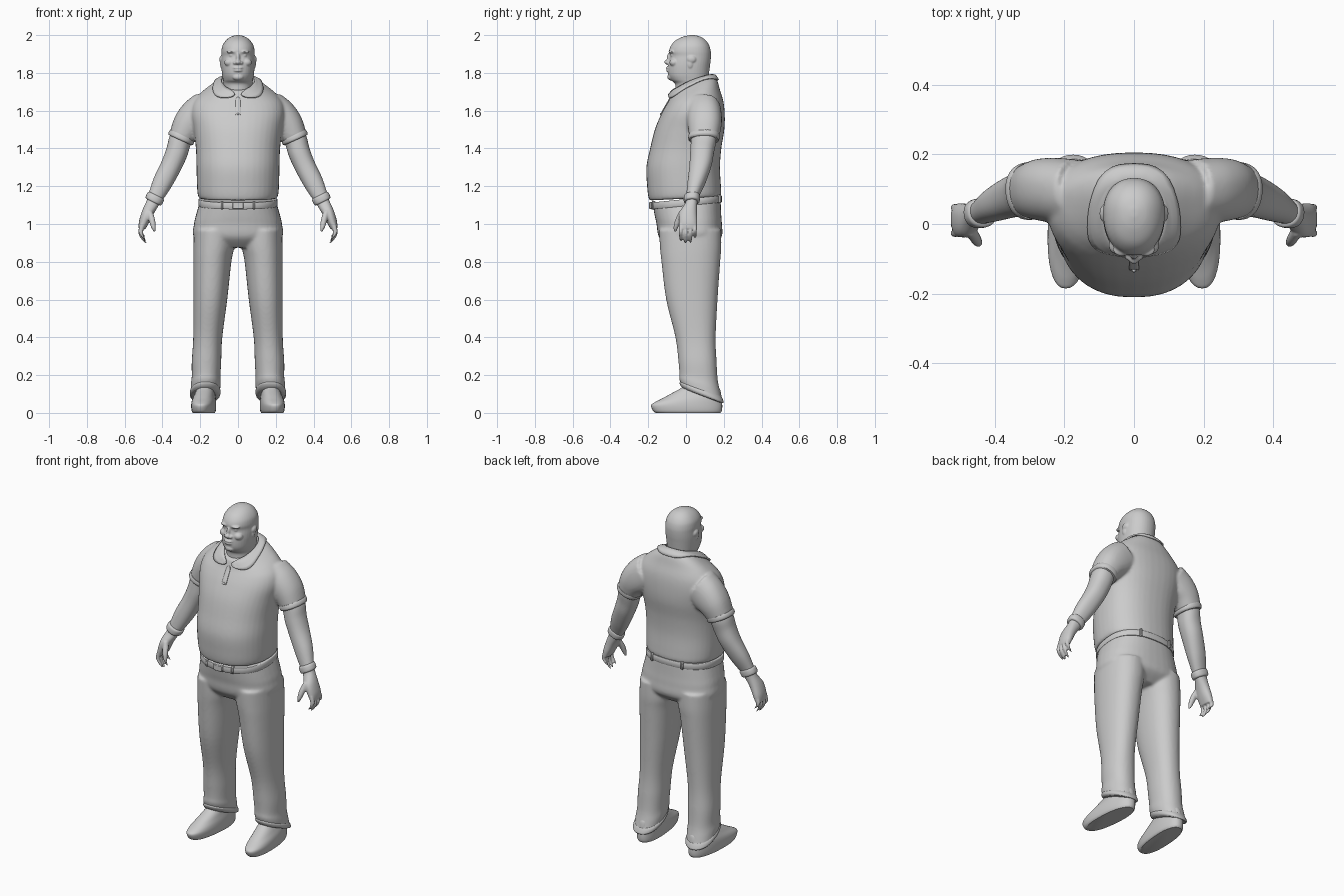
import bpy, bmesh, math
from mathutils import Matrix


def catmull(a, b, c, d, t):
    return [0.5 * (2*q + (r-p)*t + (2*p-5*q+4*r-s)*t*t + (3*q-p-3*r+s)*t**3)
            for p, q, r, s in zip(a, b, c, d)]


def loft(bm, rows, both=False, n=2.2, bias=0.55, skew=0.0, steps=6, seg=40):
    """Closed skin through rows of (z, cx, rx, y_front, y_back, tilt_x, tilt_y)."""
    rows = [list(r) + [0.0] * (7 - len(r)) for r in rows]
    path = []
    for i in range(len(rows) - 1):
        a, d = rows[max(i-1, 0)], rows[min(i+2, len(rows)-1)]
        path += [catmull(a, rows[i], rows[i+1], d, k/steps) for k in range(steps)]
    path.append(rows[-1])
    for side in ((1, -1) if both else (1,)):
        rings = []
        for z, cx, rx, yf, yb, tx, ty in path:
            cy, ring = yf + (yb - yf) * bias, []
            for k in range(seg):
                c, s = math.cos(k*math.tau/seg), math.sin(k*math.tau/seg)
                x = rx * math.copysign(abs(c)**(2/n), c)
                y = (yb-cy if s > 0 else cy-yf) * math.copysign(abs(s)**(2/n), s)
                ring.append(bm.verts.new((side*(cx + x + skew*(y+cy)), cy+y, z + tx*x + ty*y)))
            rings.append(ring)
        for a, b in zip(rings, rings[1:]):
            for k in range(seg):
                j = (k+1) % seg
                bm.faces.new((a[k], a[j], b[j], b[k]))
        bm.faces.new(rings[0])
        bm.faces.new(rings[-1])


def blob(bm, x, y, z, rx, ry, rz):
    """Ellipsoid, repeated on the other side when off centre."""
    for sx in ((x, -x) if x else (0,)):
        m = Matrix.Translation((sx, y, z)) @ Matrix.Diagonal((rx, ry, rz, 1))
        bmesh.ops.create_uvsphere(bm, u_segments=20, v_segments=12, radius=1, matrix=m)


def finish(name, bm, voxel=0, smooth=4):
    bmesh.ops.recalc_face_normals(bm, faces=bm.faces[:])
    me = bpy.data.meshes.new(name)
    bm.to_mesh(me)
    bm.free()
    ob = bpy.data.objects.new(name, me)
    bpy.context.collection.objects.link(ob)
    bpy.ops.object.select_all(action='DESELECT')
    ob.select_set(True)
    bpy.context.view_layer.objects.active = ob
    bpy.ops.object.shade_smooth_by_angle(angle=math.radians(50))
    if voxel:
        r = ob.modifiers.new("blend", 'REMESH')
        r.mode, r.voxel_size, r.use_smooth_shade = 'VOXEL', voxel, True
        s = ob.modifiers.new("soften", 'SMOOTH')
        s.factor, s.iterations = 0.5, smooth
    return ob


def ribbon(name, top, low, target, mirror, mode, offset, thick):
    """Strip of cloth laid over a target surface."""
    bm = bmesh.new()
    a, b = [bm.verts.new(p) for p in top], [bm.verts.new(p) for p in low]
    for i in range(len(a) - 1):
        bm.faces.new((a[i], b[i], b[i+1], a[i+1]))
    ob = finish(name, bm)
    if mirror:
        ob.modifiers.new("mirror", 'MIRROR')
    ob.modifiers.new("round", 'SUBSURF').levels = 2
    ob.modifiers["round"].render_levels = 2
    w = ob.modifiers.new("drape", 'SHRINKWRAP')
    w.target, w.wrap_mode, w.offset = target, mode, offset
    s = ob.modifiers.new("thickness", 'SOLIDIFY')
    s.thickness, s.offset = thick, 0


# shirt: torso and short sleeves
bm = bmesh.new()
loft(bm, [(1.135, 0, .205, -.193, .184, 0, .05), (1.155, 0, .213, -.2, .187, 0, .04),
          (1.2, 0, .217, -.206, .185), (1.3, 0, .22, -.21, .18), (1.4, 0, .223, -.19, .187),
          (1.5, 0, .236, -.165, .203), (1.58, 0, .25, -.132, .205),
          (1.64, 0, .24, -.105, .198, 0, .06), (1.685, 0, .205, -.09, .18, 0, .2),
          (1.725, 0, .15, -.08, .165, 0, .33), (1.75, 0, .105, -.073, .143, 0, .4)], n=2.3)
loft(bm, [(1.60, .17, .05, 0, .185, 1.8), (1.56, .225, .06, .003, .19, 1.3),
          (1.515, .268, .067, .01, .187, .75), (1.455, .30, .062, .018, .173, .45)], both=True)
shirt = finish("shirt", bm, .008, 6)

# rolled sleeve hems
bm = bmesh.new()
loft(bm, [(1.47, .294, .062, .014, .178, .48), (1.462, .298, .066, .012, .178, .46),
          (1.451, .303, .066, .012, .176, .45), (1.444, .306, .061, .017, .171, .45)], both=True)
finish("sleeve_hems", bm)

# turned-down collar and button placket
ribbon("collar",
       [(0, .133, 1.79), (.06, .12, 1.787), (.09, .06, 1.773), (.088, 0, 1.748),
        (.06, -.05, 1.717), (.008, -.088, 1.693)],
       [(0, .158, 1.755), (.078, .142, 1.752), (.12, .065, 1.735), (.125, 0, 1.705),
        (.122, -.062, 1.655), (.025, -.1, 1.672)], shirt, True, 'OUTSIDE', .007, .008)
zs = [1.69, 1.66, 1.63, 1.60, 1.565]
ribbon("placket", [(-.014, -.13, z) for z in zs], [(.014, -.13, z) for z in zs],
       shirt, False, 'ON_SURFACE', .002, .004)
bm = bmesh.new()
blob(bm, 0, -.133, 1.583, .006, .006, .006)
finish("button", bm)

# trousers: hips and two legs with slanted cuffs
bm = bmesh.new()
loft(bm, [(1.115, 0, .203, -.175, .183, 0, .1), (1.05, 0, .222, -.165, .186, 0, .05),
          (1.0, 0, .233, -.156, .19), (.93, 0, .232, -.143, .188), (.875, 0, .13, -.09, .13)], n=2.4)
loft(bm, [(.97, .124, .108, -.143, .186), (.88, .128, .108, -.138, .187),
          (.8, .136, .101, -.13, .181), (.6, .147, .09, -.105, .167),
          (.4, .16, .077, -.056, .157), (.27, .167, .078, -.04, .162),
          (.19, .169, .076, -.035, .168, 0, -.15), (.145, .171, .079, -.036, .18, 0, -.3),
          (.085, .176, .075, -.02, .196, 0, -.38)], both=True)
finish("trousers", bm, .008, 6)
bm = bmesh.new()
loft(bm, [(.122, .172, .076, -.03, .188, 0, -.36), (.112, .173, .081, -.034, .194, 0, -.37),
          (.097, .175, .08, -.029, .199, 0, -.38), (.088, .176, .074, -.02, .195, 0, -.38)], both=True)
finish("trouser_cuffs", bm)

# belt with buckle and loops
bm = bmesh.new()
loft(bm, [(1.098, 0, .206, -.181, .186, 0, .1), (1.102, 0, .21, -.185, .19, 0, .1),
          (1.13, 0, .209, -.187, .19, 0, .1), (1.134, 0, .204, -.184, .186, 0, .1)], n=2.4, steps=2)
finish("belt", bm)
bm = bmesh.new()
boxes = [(0, -.186, 1.098, .06, .02, .038)]
boxes += [(s*x, y, z, .014, .02, .045) for s in (1, -1)
          for x, y, z in ((.085, -.171, 1.1), (.1, .177, 1.133))]
for x, y, z, sx, sy, sz in boxes:
    bmesh.ops.create_cube(bm, size=1, matrix=Matrix.Translation((x, y, z)) @ Matrix.Diagonal((sx, sy, sz, 1)))
buckle = finish("buckle_and_loops", bm)
buckle.modifiers.new("bevel", 'BEVEL').width = .004

# shoes
bm = bmesh.new()
loft(bm, [(0, .183, .056, -.16, .183), (.012, .183, .062, -.175, .19), (.04, .183, .064, -.185, .192),
          (.072, .182, .061, -.165, .188, 0, .08), (.105, .179, .052, -.115, .18, 0, .14),
          (.132, .176, .045, -.04, .165, 0, .08), (.15, .176, .04, .0, .15)],
     both=True, n=2.3, skew=-.07)
finish("shoes", bm)

# bare arms, hands, fingers and thumbs
bm = bmesh.new()
loft(bm, [(1.5, .28, .05, .03, .16, .5), (1.44, .307, .055, .026, .16, .45),
          (1.38, .324, .054, .022, .148, .42), (1.31, .353, .051, .018, .135, .45),
          (1.22, .399, .047, .008, .103, .5), (1.14, .438, .036, 0, .066, .5),
          (1.11, .452, .032, -.004, .06, .4), (1.06, .478, .03, -.035, .058, .3),
          (1.01, .498, .026, -.038, .06, .2), (.975, .508, .018, -.033, .058, .1)], both=True)
for y, tip in ((-.027, .91), (-.002, .893), (.023, .9), (.047, .925)):
    r, h = .0105, 1.0 - tip
    loft(bm, [(1.0, .505, .013, y-r, y+r, .1), (tip+h*.5, .515, .012, y-r, y+r, .3),
              (tip+h*.15, .498, .01, y-r, y+r, .7), (tip, .485, .004, y-.004, y+.004, 1)],
         both=True, n=2, steps=4, seg=16)
loft(bm, [(1.07, .468, .015, -.035, .0), (1.02, .455, .016, -.058, -.026, -.3),
          (.98, .447, .012, -.066, -.042), (.957, .441, .004, -.06, -.052)],
     both=True, n=2, steps=4, seg=16)
finish("arms_and_hands", bm, .005, 3)

# wrist bands
bm = bmesh.new()
loft(bm, [(1.152, .432, .036, -.004, .07, .5), (1.146, .435, .043, -.01, .074, .5),
          (1.122, .447, .042, -.012, .072, .5), (1.116, .45, .034, -.006, .066, .5)], both=True, steps=3)
finish("wrist_bands", bm)

# bald head and neck with facial features
bm = bmesh.new()
loft(bm, [(1.65, 0, .085, -.05, .12), (1.7, 0, .079, -.055, .118), (1.742, 0, .077, -.058, .116),
          (1.762, 0, .079, -.08, .118), (1.79, 0, .084, -.094, .121), (1.83, 0, .088, -.096, .126),
          (1.86, 0, .089, -.092, .13), (1.89, 0, .088, -.085, .132), (1.915, 0, .088, -.09, .131),
          (1.945, 0, .082, -.079, .123), (1.972, 0, .064, -.055, .105),
          (1.991, 0, .039, -.017, .078), (2.0, 0, .01, .02, .045)], n=2.15)
for f in ((.034, -.074, 1.912, .027, .019, .009),   # brows
          (.033, -.069, 1.893, .014, .013, .009),   # eyes
          (.045, -.062, 1.855, .028, .026, .022),   # cheeks
          (0, -.088, 1.88, .011, .014, .026),       # nose bridge
          (0, -.1, 1.857, .015, .015, .013),        # nose tip
          (.016, -.092, 1.853, .011, .013, .009),   # nostrils
          (0, -.092, 1.826, .027, .015, .007),      # upper lip
          (0, -.091, 1.812, .025, .015, .007),      # lower lip
          (0, -.08, 1.778, .03, .019, .018),        # chin
          (.087, .03, 1.872, .012, .024, .02),      # upper ears
          (.086, .022, 1.847, .009, .015, .024)):   # ear lobes
    blob(bm, *f)
finish("head", bm, .004, 4)
